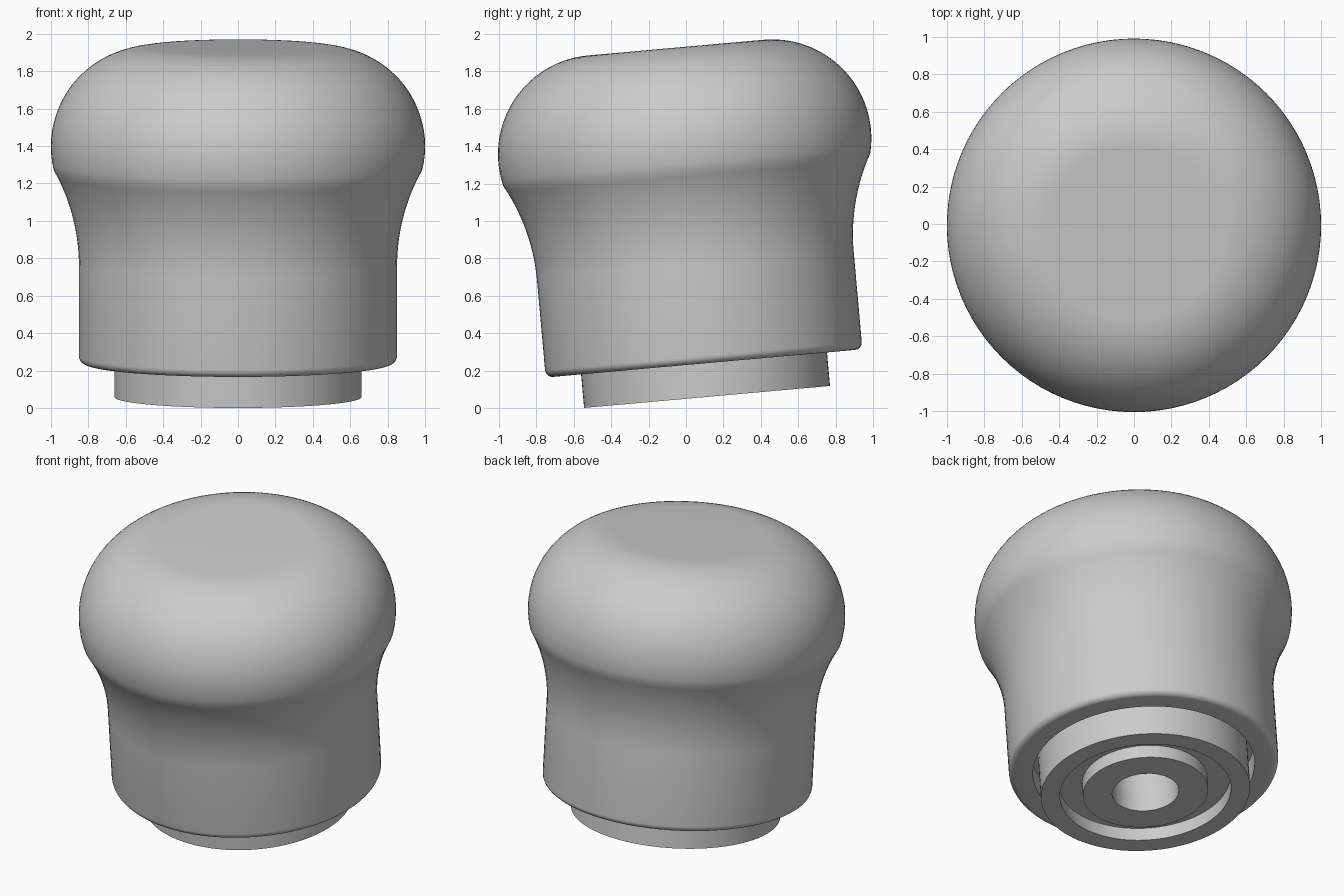
import bpy, bmesh
from math import sin, cos, radians, pi, sqrt, asin

if "Cube" in bpy.data.objects:
    bpy.data.objects.remove(bpy.data.objects["Cube"])

SEGMENTS = 96
TILT = radians(5.1)
BASE = (0, 0.1125, 0.059)


def arc(cr, ch, radius, a0, a1, steps):
    """Points (radius, height) along a circular arc, angles in radians."""
    return [(cr + radius * cos(a0 + (a1 - a0) * i / steps),
             ch + radius * sin(a0 + (a1 - a0) * i / steps)) for i in range(steps + 1)]


def lathe(name, profile):
    """Revolve a profile that starts and ends on the axis into a closed solid."""
    bm = bmesh.new()
    rings = []
    for r, h in profile:
        if r < 1e-6:
            rings.append([bm.verts.new((0, 0, h))])
        else:
            rings.append([bm.verts.new((r * cos(2 * pi * i / SEGMENTS),
                                        r * sin(2 * pi * i / SEGMENTS), h))
                          for i in range(SEGMENTS)])
    for a, b in zip(rings, rings[1:]):
        for i in range(SEGMENTS):
            j = (i + 1) % SEGMENTS
            if len(a) == 1:
                bm.faces.new((a[0], b[j], b[i]))
            elif len(b) == 1:
                bm.faces.new((a[i], a[j], b[0]))
            else:
                bm.faces.new((a[i], a[j], b[j], b[i]))
    bmesh.ops.recalc_face_normals(bm, faces=bm.faces)
    mesh = bpy.data.meshes.new(name)
    bm.to_mesh(mesh)
    bm.free()
    obj = bpy.data.objects.new(name, mesh)
    bpy.context.collection.objects.link(obj)
    obj.location = BASE
    obj.rotation_euler = (TILT, 0, 0)
    bpy.ops.object.select_all(action='DESELECT')
    obj.select_set(True)
    bpy.context.view_layer.objects.active = obj
    bpy.ops.object.shade_smooth_by_angle(angle=radians(30))
    return obj


# Knob body: shallow pocket underneath, rounded rim, flared neck, domed head, flat top
head_r, head_c, head_h = 0.53, 0.47, 1.345
crease = asin(-0.125 / head_r)
flare_r, flare_start = 1.07, 0.70
flare_end = asin(0.52 / flare_r)
body = [(0, 0.33), (0.70, 0.33), (0.70, 0.18)]
body += arc(0.81, 0.22, 0.04, -pi / 2, 0, 6)
body += arc(0.85 + flare_r, flare_start, flare_r, pi, pi - flare_end, 14)
body += arc(head_c, head_h, head_r, crease, pi / 2, 28)[1:]
body += [(0, head_h + head_r)]
lathe("knob_body", body)

# Insert: foot ring, recess, central boss and blind bore
lathe("foot_insert", [(0, 0.28), (0.21, 0.28), (0.21, 0), (0.395, 0), (0.395, 0.09),
                      (0.54, 0.09), (0.54, 0), (0.66, 0), (0.66, 0.335), (0, 0.335)])
